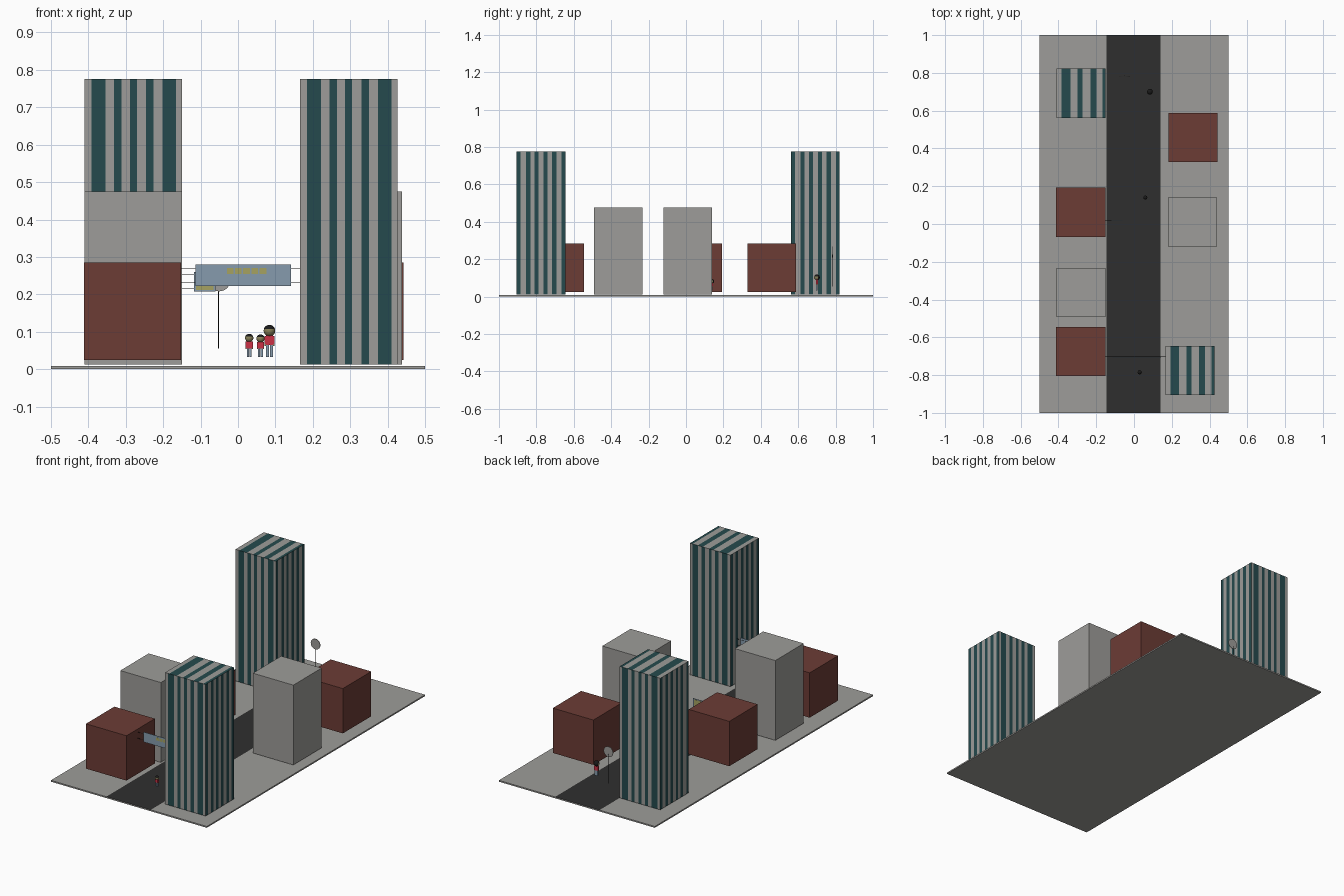
import bpy, bmesh
from mathutils import Matrix, Vector

cube = bpy.data.objects.get("Cube")
if cube:
    bpy.data.objects.remove(cube, do_unlink=True)


def material(name, r, g, b):
    m = bpy.data.materials.new(name)
    m.use_nodes = True
    m.diffuse_color = (r, g, b, 1)
    m.node_tree.nodes["Principled BSDF"].inputs["Base Color"].default_value = (r, g, b, 1)
    return m


GREY = material("concrete grey", 0.34, 0.335, 0.32)
BRICK = material("brick red", 0.15, 0.045, 0.036)
TEAL = material("teal glass", 0.018, 0.068, 0.075)
ROAD = material("asphalt", 0.028, 0.028, 0.028)
BLUE = material("pale blue", 0.24, 0.33, 0.42)
YELLOW = material("dull yellow", 0.38, 0.36, 0.12)
SHIRT = material("shirt red", 0.6, 0.03, 0.06)
SKIN = material("skin", 0.25, 0.22, 0.1)
BLACK = material("black", 0.01, 0.01, 0.01)


def finish(bm, name, mats):
    mesh = bpy.data.meshes.new(name)
    bm.to_mesh(mesh)
    bm.free()
    for m in mats:
        mesh.materials.append(m)
    ob = bpy.data.objects.new(name, mesh)
    bpy.context.collection.objects.link(ob)
    return ob


def box(name, mats, x, y, z, cuts_x=(), cuts_y=(), rule=None):
    """Box between (min, max) ranges, optionally sliced and coloured by a rule."""
    bm = bmesh.new()
    bmesh.ops.create_cube(bm, size=1)
    for v in bm.verts:
        v.co = Vector([lo + (hi - lo) * (c + 0.5) for c, (lo, hi) in zip(v.co, (x, y, z))])
    for axis, cuts in ((0, cuts_x), (1, cuts_y)):
        for c in cuts:
            co, no = Vector(), Vector()
            co[axis], no[axis] = c, 1
            bmesh.ops.bisect_plane(bm, geom=bm.verts[:] + bm.edges[:] + bm.faces[:],
                                   plane_co=co, plane_no=no)
    bm.normal_update()
    if rule:
        for f in bm.faces:
            f.material_index = rule(f.calc_center_median(), f.normal)
    return finish(bm, name, mats)


def cylinder(name, mat, centre, radius, depth, axis="Z", sides=12):
    bm = bmesh.new()
    turn = {"X": Matrix.Rotation(1.5708, 4, "Y"), "Y": Matrix.Rotation(1.5708, 4, "X"),
            "Z": Matrix.Identity(4)}[axis]
    bmesh.ops.create_cone(bm, cap_ends=True, segments=sides, radius1=radius, radius2=radius,
                          depth=depth, matrix=Matrix.Translation(centre) @ turn)
    return finish(bm, name, [mat])


# Ground slab with the road along its middle
box("ground", [GREY, ROAD], (-0.5, 0.5), (-1, 1), (0, 0.008), cuts_x=(-0.145, 0.14),
    rule=lambda c, n: int(n.z > 0.5 and -0.145 < c.x < 0.14))

# Plain blocks
SIZE = 0.26
for name, mat, x, y, z0, z1 in (
        ("brick_block_front", BRICK, -0.412, -0.805, 0.025, 0.285),
        ("brick_block_middle", BRICK, -0.412, -0.068, 0.025, 0.285),
        ("brick_block_back", BRICK, 0.183, 0.328, 0.025, 0.285),
        ("grey_block_left", GREY, -0.41, -0.493, 0.012, 0.475),
        ("grey_block_right", GREY, 0.179, -0.12, 0.012, 0.475)):
    box(name, [mat], (x, x + SIZE), (y, y + SIZE), (z0, z1))

# Striped towers: window bands as fractions of the wall width
FACADE = ((0.072, 0.216), (0.3, 0.38), (0.464, 0.536), (0.63, 0.71), (0.8, 0.94))
SIDE = ((0, 0.08), (0.19, 0.28), (0.37, 0.45), (0.55, 0.63), (0.73, 0.82), (0.92, 1))
ROOF = ((0.1, 0.28), (0.43, 0.53), (0.69, 0.81), (0.94, 1))


def inner_edges(start, *patterns):
    return [start + SIZE * e for p in patterns for band in p for e in band if 0 < e < 1]


def tower(name, x, y):
    def rule(c, n):
        if n.z < -0.5:
            return 0
        bands = SIDE if abs(n.x) > 0.5 else ROOF if n.z > 0.5 else FACADE
        t = ((c.y - y) if abs(n.x) > 0.5 else (c.x - x)) / SIZE
        return int(any(a < t < b for a, b in bands))
    box(name, [GREY, TEAL], (x, x + SIZE), (y, y + SIZE), (0.012, 0.775),
        inner_edges(x, FACADE, ROOF), inner_edges(y, SIDE), rule)


tower("tower_front", 0.166, -0.905)
tower("tower_back", -0.41, 0.562)

# Banner hung on two wires across the street
BY = -0.705
box("banner", [BLUE], (-0.113, 0.142), (BY - 0.001, BY + 0.001), (0.222, 0.28))
for i in range(5):
    x = -0.03 + i * 0.022
    box("banner_mark", [YELLOW], (x, x + 0.018), (BY - 0.002, BY + 0.002), (0.254, 0.271))
for z in (0.232, 0.268):
    cylinder("banner_wire", BLACK, (0.007, BY + 0.002, z), 0.0007, 0.318, "X", 6)

# Small wall sign on the middle brick block
box("wall_sign", [BLUE], (-0.118, -0.06), (0.019, 0.021), (0.207, 0.26))
box("wall_sign_panel", [YELLOW], (-0.112, -0.066), (0.018, 0.022), (0.212, 0.255))
for z in (0.215, 0.252):
    cylinder("wall_sign_bracket", BLACK, (-0.135, 0.02, z), 0.0007, 0.036, "X", 6)

# Round street sign
cylinder("sign_pole", BLACK, (-0.052, 0.785, 0.14), 0.0015, 0.17, "Z", 8)
cylinder("sign_disc", GREY, (-0.05, 0.782, 0.238), 0.03, 0.003, "Y", 24)


# Pedestrians, feet at the given point
def person(x, y, s):
    z = 0.033

    def part(name, mat, cx, w, d, lo, hi):
        box(name, [mat], (x + (cx - w) * s, x + (cx + w) * s), (y - d * s, y + d * s),
            (z + lo * s, z + hi * s))
    for side in (-1, 1):
        part("leg", BLUE, side * 0.005, 0.004, 0.004, 0, 0.031)
        part("arm", SHIRT, side * 0.0115, 0.002, 0.004, 0.034, 0.056)
        part("hand", SKIN, side * 0.0115, 0.002, 0.003, 0.029, 0.034)
    part("torso", SHIRT, 0, 0.0095, 0.006, 0.031, 0.057)
    bm = bmesh.new()
    bmesh.ops.create_uvsphere(bm, u_segments=16, v_segments=10, radius=0.0155 * s,
                              matrix=Matrix.Translation((x, y, z + 0.07 * s)))
    # Hair covers the crown and the back of the head
    for f in bm.faces:
        c = f.calc_center_median()
        f.material_index = int(c.z > z + 0.075 * s or c.y > y + 0.005 * s)
        f.smooth = True
    finish(bm, "head", [SKIN, BLACK])


person(0.03, -0.785, 0.72)
person(0.06, 0.14, 0.7)
person(0.084, 0.7, 1)
